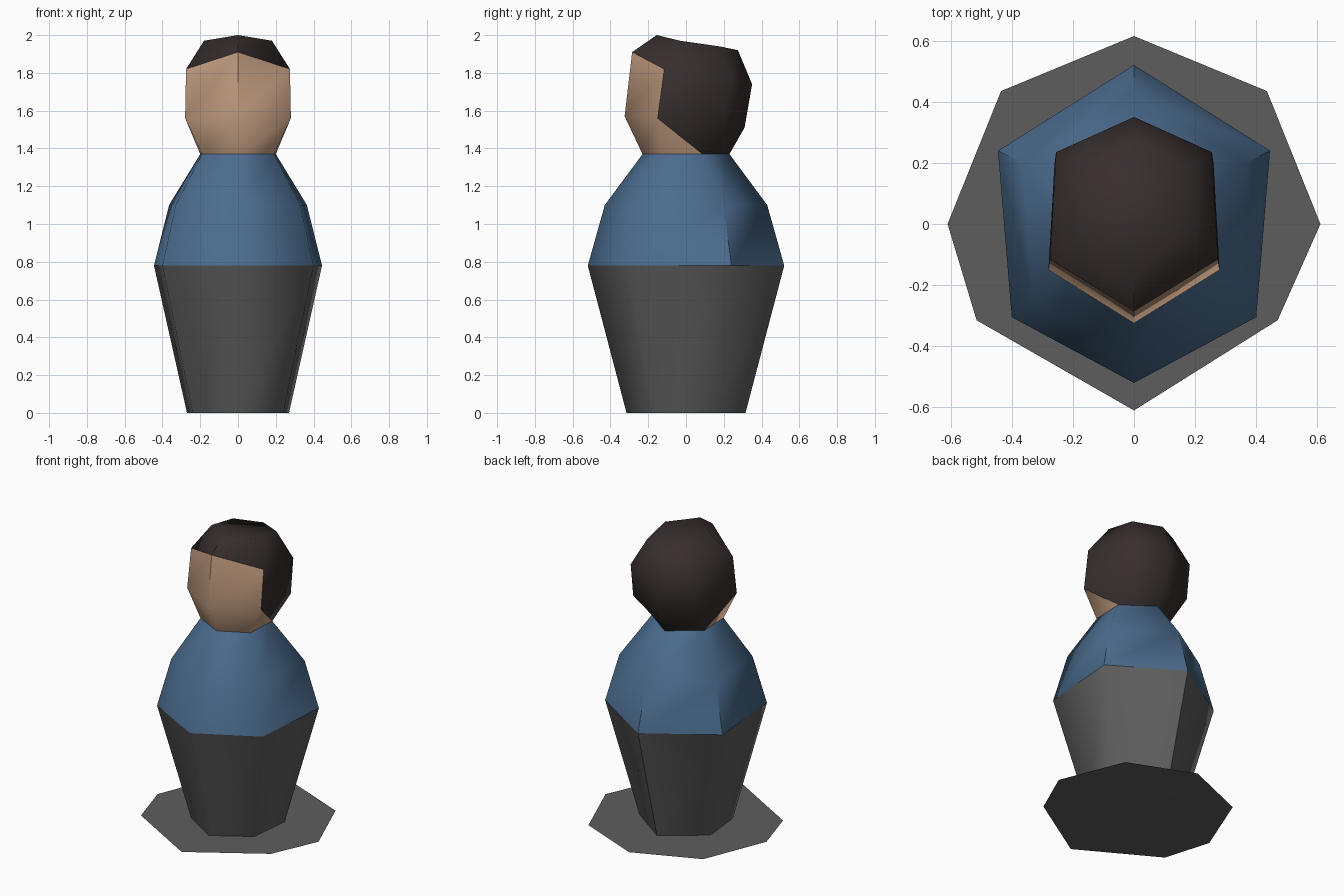
import bpy
import math

if "Cube" in bpy.data.objects:
    bpy.data.objects.remove(bpy.data.objects["Cube"])


def material(name, rgb):
    m = bpy.data.materials.new(name)
    m.diffuse_color = (*rgb, 1.0)
    m.use_nodes = True
    m.node_tree.nodes["Principled BSDF"].inputs["Base Color"].default_value = m.diffuse_color
    return m


GREY = material("dark grey", (0.11, 0.11, 0.11))
BLUE = material("denim blue", (0.07, 0.15, 0.27))
SKIN = material("skin", (0.58, 0.36, 0.23))
HAIR = material("dark brown", (0.038, 0.027, 0.027))


def ring(front, side_front, side_back, back):
    """Six-sided ring from its right half: front/back are (y, z), sides (x, y, z)."""
    mirror = lambda p: (-p[0], p[1], p[2])
    return [(0, *front), side_front, side_back, (0, *back),
            mirror(side_back), mirror(side_front)]


def level(z, front, side_front, side_back, back):
    return ring((front, z), (*side_front, z), (*side_back, z), (back, z))


def make(name, verts, faces, mat):
    used = sorted({i for f in faces for i in f})
    remap = {old: new for new, old in enumerate(used)}
    mesh = bpy.data.meshes.new(name)
    mesh.from_pydata([verts[i] for i in used], [],
                     [[remap[i] for i in f] for f in faces])
    mesh.materials.append(mat)
    mesh.update()
    obj = bpy.data.objects.new(name, mesh)
    bpy.context.collection.objects.link(obj)
    bpy.ops.object.select_all(action='DESELECT')
    obj.select_set(True)
    bpy.context.view_layer.objects.active = obj
    bpy.ops.object.shade_smooth_by_angle(angle=math.radians(60))
    return obj


def bands(rings):
    """Yield (band, side, quad) for a loft through six-sided rings."""
    for b in range(len(rings) - 1):
        for i in range(6):
            j = (i + 1) % 6
            yield b, i, (b * 6 + i, b * 6 + j, b * 6 + 6 + j, b * 6 + 6 + i)


def loft(name, rings, mat):
    return make(name, sum(rings, []), [q for _, _, q in bands(rings)], mat)


# Body levels
foot = level(0.0, -0.315, (0.24, -0.165), (0.27, 0.12), 0.315)
waist = level(0.78, -0.52, (0.40, -0.305), (0.445, 0.24), 0.52)
chest = level(1.10, -0.43, (0.33, -0.25), (0.365, 0.20), 0.43)
neck = level(1.37, -0.23, (0.19, -0.135), (0.20, 0.085), 0.23)

loft("trousers", [foot, waist], GREY)
loft("shirt", [waist, chest, neck], BLUE)

# Head: tilted rings, split into face and hair along their edges
jaw = ring((-0.325, 1.57), (0.28, -0.15, 1.56), (0.26, 0.20, 1.53), (0.31, 1.51))
brow = ring((-0.285, 1.91), (0.275, -0.115, 1.82), (0.255, 0.235, 1.76), (0.35, 1.74))
crown = ring((-0.155, 2.0), (0.18, -0.03, 1.97), (0.165, 0.18, 1.94), (0.275, 1.92))
head = [neck, jaw, brow, crown]
face, hair = [], [tuple(range(18, 24))]
for band, side, (a, b, c, d) in bands(head):
    if band == 0 and side == 1:      # right cheek cut by the hairline
        face.append((a, b, d))
        hair.append((b, c, d))
    elif band == 0 and side == 4:    # left cheek cut by the hairline
        face.append((a, b, c))
        hair.append((a, c, d))
    elif band < 2 and side in (0, 5):
        face.append((a, b, c, d))
    else:
        hair.append((a, b, c, d))
head_points = sum(head, [])
make("face", head_points, face, SKIN)
make("hair", head_points, hair, HAIR)

# Flat base plate
plate = [(0, -0.61), (0.47, -0.315), (0.61, 0), (0.435, 0.435),
         (0, 0.615), (-0.435, 0.435), (-0.61, 0), (-0.515, -0.315)]
make("base_plate", [(x, y, 0) for x, y in plate], [tuple(range(8))], GREY)
